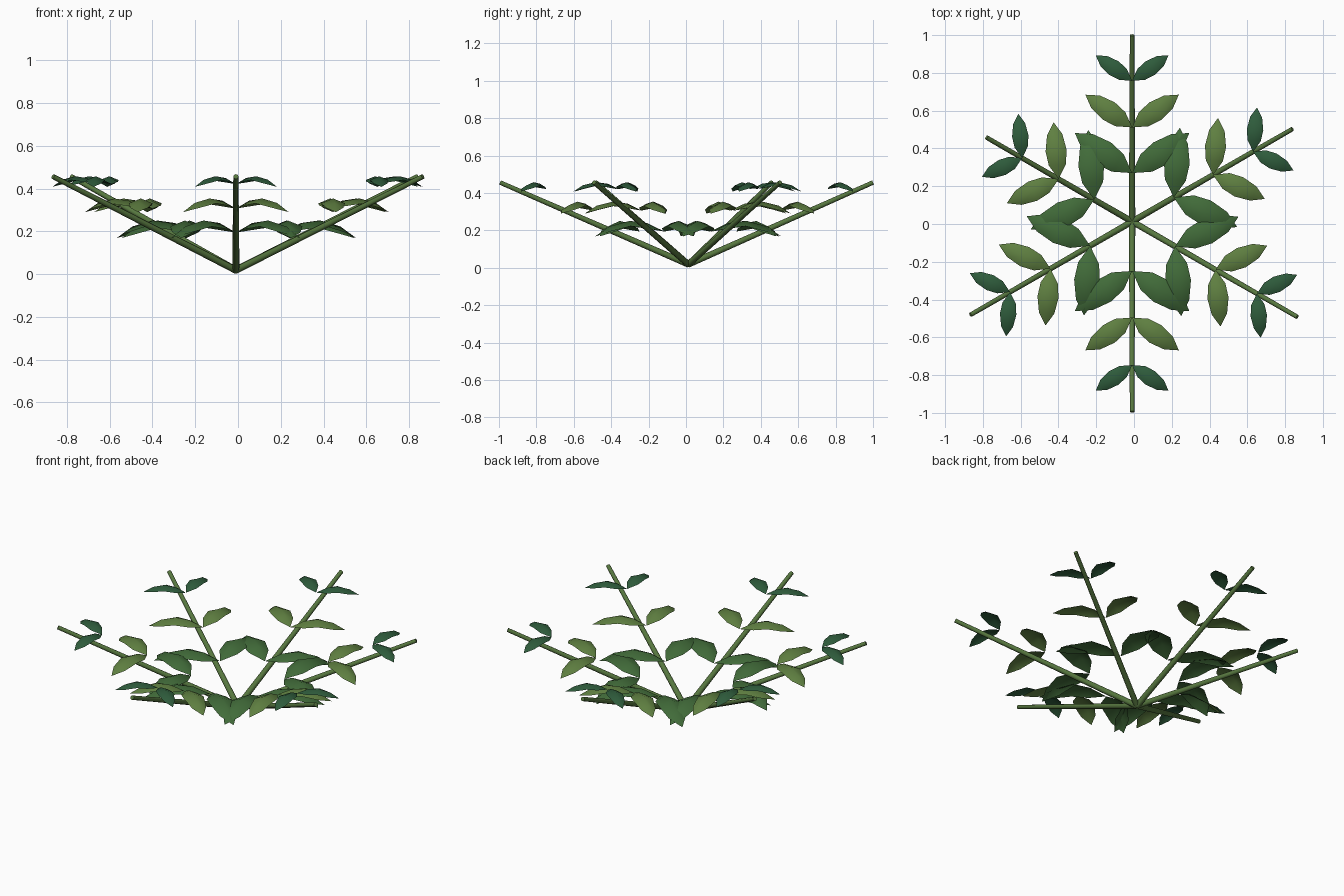
import bpy, bmesh, math
from mathutils import Vector

if "Cube" in bpy.data.objects:
    bpy.data.objects.remove(bpy.data.objects["Cube"])

CENTRE = Vector((-0.01, 0.013, 0.018))
TIP_Z = 0.456


def material(name, rgb):
    m = bpy.data.materials.new(name)
    m.diffuse_color = (*rgb, 1)
    m.use_nodes = True
    m.node_tree.nodes["Principled BSDF"].inputs["Base Color"].default_value = m.diffuse_color
    return m


stem_mat = material("stem_green", (0.095, 0.185, 0.05))

# pair name: (position along stem, lift, leaf length, tip drop, material)
PAIRS = {
    "lower": (0.26, 0.062, 0.37, 0.07, material("leaf_mid_green", (0.054, 0.15, 0.042))),
    "middle": (0.505, 0.067, 0.302, 0.055, material("leaf_light_green", (0.115, 0.215, 0.053))),
    "upper": (0.755, 0.072, 0.235, 0.055, material("leaf_dark_green", (0.028, 0.107, 0.045))),
}

# Leaf stations: (along, half width, arch height), as fractions of length
STATIONS = [(0.25, 0.15, 0.125), (0.5, 0.185, 0.17), (0.78, 0.135, 0.12)]
EDGE_DROP = 0.075


def add_object(name, bm, mat, smooth_angle):
    bmesh.ops.recalc_face_normals(bm, faces=bm.faces)
    mesh = bpy.data.meshes.new(name)
    bm.to_mesh(mesh)
    bm.free()
    mesh.materials.append(mat)
    ob = bpy.data.objects.new(name, mesh)
    bpy.context.collection.objects.link(ob)
    bpy.ops.object.select_all(action="DESELECT")
    ob.select_set(True)
    bpy.context.view_layer.objects.active = ob
    bpy.ops.object.shade_smooth_by_angle(angle=math.radians(smooth_angle))
    return ob


def add_stem(name, a, b):
    bm = bmesh.new()
    axis = b - a
    bmesh.ops.create_cone(bm, cap_ends=True, segments=8, radius1=0.017,
                          radius2=0.012, depth=axis.length)
    ob = add_object(name, bm, stem_mat, 60)
    ob.rotation_euler = axis.to_track_quat("Z", "Y").to_euler()
    ob.location = (a + b) / 2


def add_leaf(bm, base, angle, length, drop):
    along = Vector((math.cos(angle), math.sin(angle), 0)) * length
    side = Vector((-math.sin(angle), math.cos(angle), 0)) * length
    up = Vector((0, 0, length))
    root = bm.verts.new(base)
    tip = bm.verts.new(base + along - up * drop)
    rows = []
    for t, w, h in STATIONS:
        mid = base + along * t + up * (h - drop * t * t)
        rows.append([bm.verts.new(mid + side * w * s - up * EDGE_DROP * abs(s))
                     for s in (-1, 0, 1)])
    for i in (0, 1):
        bm.faces.new((root, rows[0][i], rows[0][i + 1]))
        for r, q in zip(rows, rows[1:]):
            bm.faces.new((r[i], q[i], q[i + 1], r[i + 1]))
        bm.faces.new((rows[-1][i], tip, rows[-1][i + 1]))


# Six stems fanning out, each with three pairs of arched leaves
LENGTHS = [0.98, 0.987, 0.89, 0.988, 1.007, 1.01]
for n, reach in enumerate(LENGTHS):
    a = math.radians(30 + 60 * n)
    tip = Vector((CENTRE.x + reach * math.cos(a),
                  CENTRE.y + reach * math.sin(a), TIP_Z))
    add_stem(f"stem_{n + 1}", CENTRE, tip)
    for pair, (f, lift, length, drop, mat) in PAIRS.items():
        base = CENTRE.lerp(tip, f) + Vector((0, 0, lift))
        bm = bmesh.new()
        for s in (-1, 1):
            add_leaf(bm, base, a + s * math.radians(55), length, drop)
        add_object(f"{pair}_leaves_{n + 1}", bm, mat, 80)
